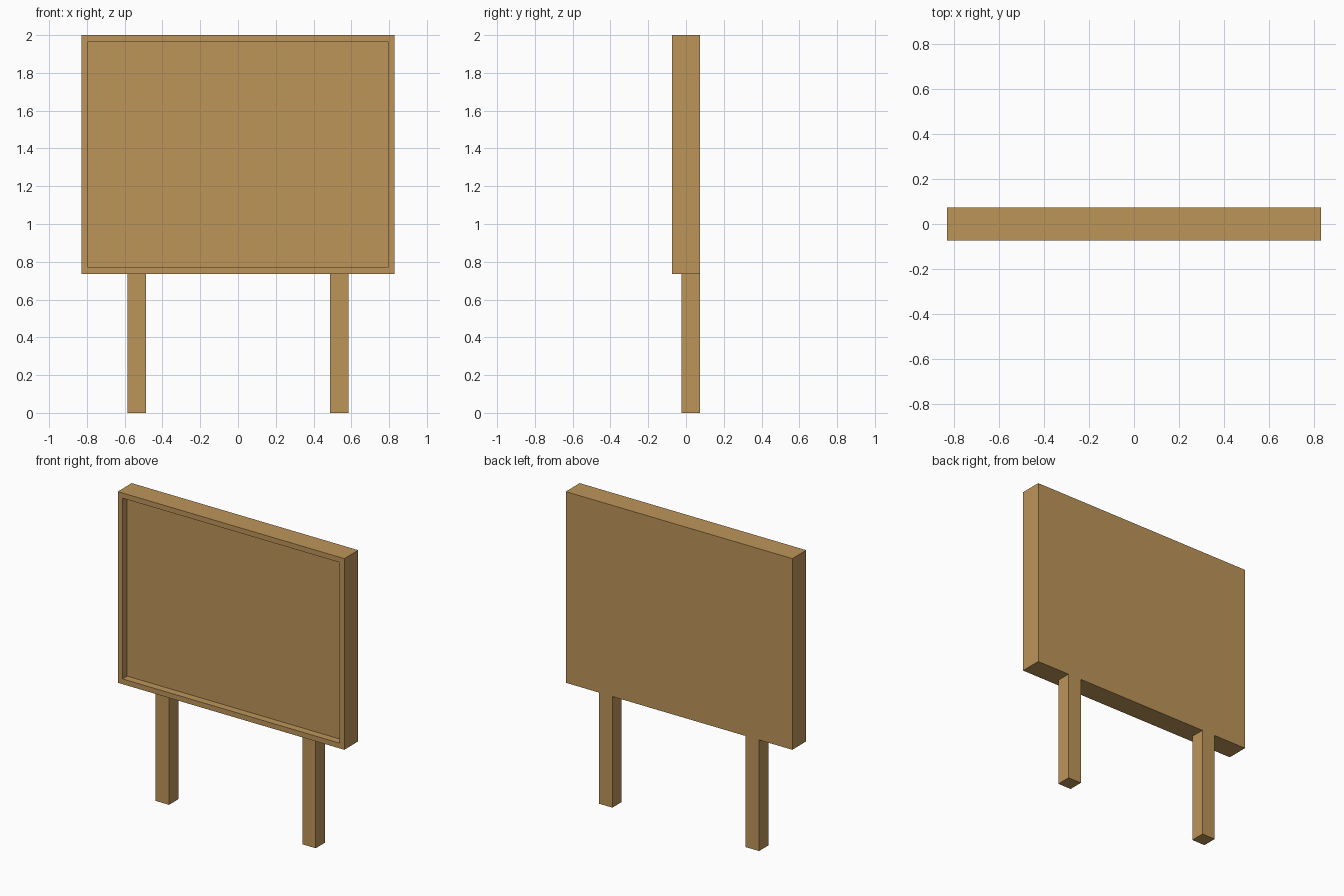
import bpy
import bmesh
from mathutils import Vector

cube = bpy.data.objects.get("Cube")
if cube:
    bpy.data.objects.remove(cube, do_unlink=True)

# Wood material
WOOD = (0.51, 0.30, 0.102, 1.0)
wood = bpy.data.materials.new("light_wood")
wood.use_nodes = True
wood.diffuse_color = WOOD
bsdf = wood.node_tree.nodes["Principled BSDF"]
bsdf.inputs["Base Color"].default_value = WOOD
bsdf.inputs["Roughness"].default_value = 0.8

HALF_WIDTH, HALF_DEPTH = 0.829, 0.073
BOARD_BOTTOM, BOARD_TOP = 0.735, 2.0
RIM = 0.049


def box(name, low, high, edit=None):
    """Box between two corners, with an optional bmesh edit."""
    low, high = Vector(low), Vector(high)
    bm = bmesh.new()
    bmesh.ops.create_cube(bm, size=1)
    bmesh.ops.scale(bm, vec=high - low, verts=bm.verts)
    bmesh.ops.translate(bm, vec=(low + high) / 2, verts=bm.verts)
    if edit:
        edit(bm)
    mesh = bpy.data.meshes.new(name)
    bm.to_mesh(mesh)
    bm.free()
    mesh.materials.append(wood)
    obj = bpy.data.objects.new(name, mesh)
    bpy.context.collection.objects.link(obj)
    return obj


def recess_front(bm):
    """Inset the front face and sink it straight back."""
    bm.normal_update()
    front = min(bm.faces, key=lambda f: f.normal.y)
    bmesh.ops.inset_region(bm, faces=[front], thickness=RIM)
    panel = bmesh.ops.extrude_face_region(bm, geom=[front])["geom"]
    verts = [g for g in panel if isinstance(g, bmesh.types.BMVert)]
    bmesh.ops.translate(bm, vec=(0, RIM, 0), verts=verts)
    if front.is_valid:
        bmesh.ops.delete(bm, geom=[front], context='FACES_ONLY')
    bmesh.ops.recalc_face_normals(bm, faces=bm.faces)


# Board with raised rim
box("sign_board", (-HALF_WIDTH, -HALF_DEPTH, BOARD_BOTTOM),
    (HALF_WIDTH, HALF_DEPTH, BOARD_TOP), recess_front)

# Square legs, flush with the back of the board
for side, x in (("left", 0.537), ("right", -0.537)):
    box(side + "_leg", (x - RIM, RIM / 2 - RIM, 0),
        (x + RIM, HALF_DEPTH, BOARD_BOTTOM))
